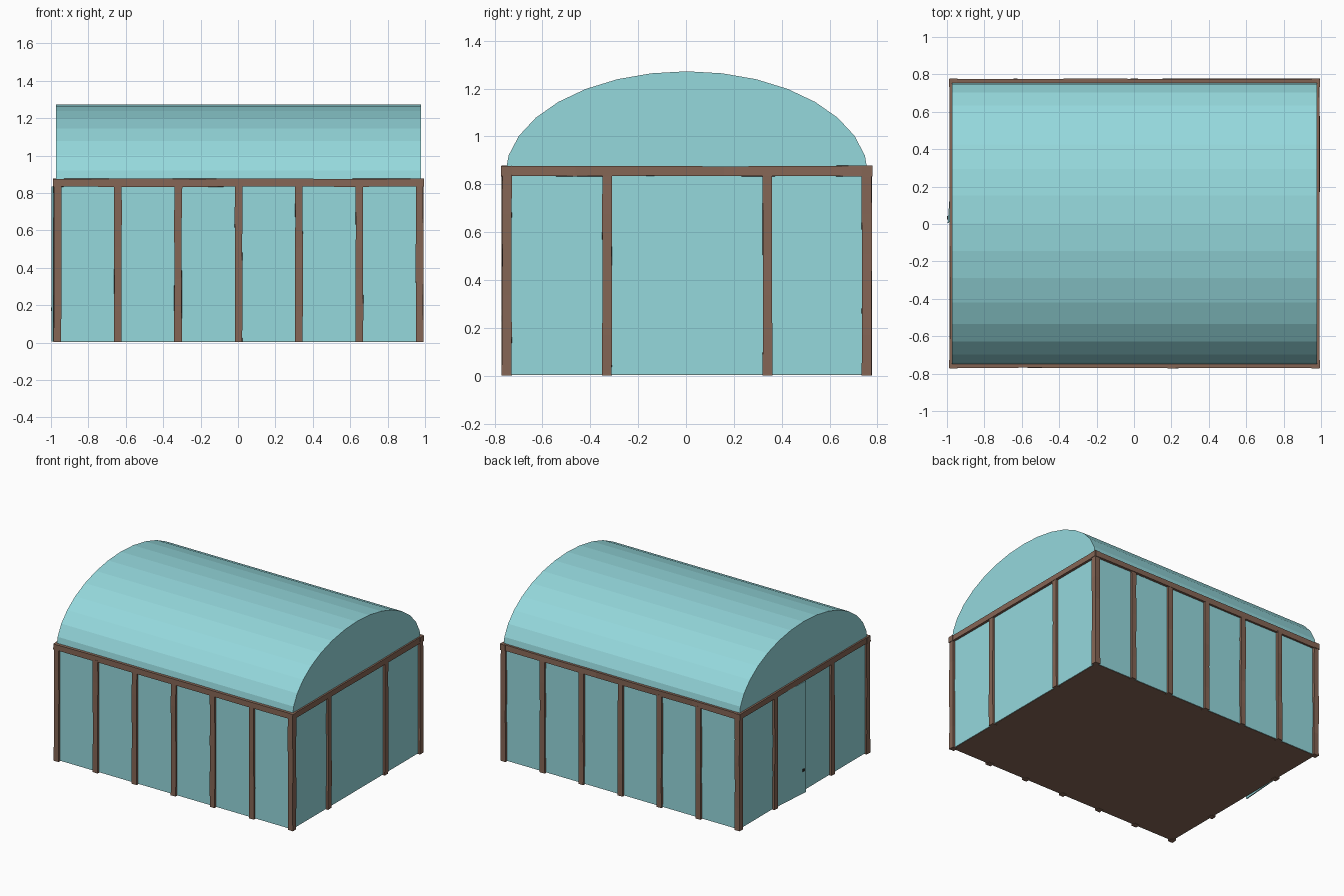
import bpy, bmesh, math, random
from mathutils import Vector, Matrix

if "Cube" in bpy.data.objects:
    bpy.data.objects.remove(bpy.data.objects["Cube"])

random.seed(4)
HX, HY = 0.968, 0.752        # half spacing of the corner posts
CX, CY = 0.003, 0.003        # frame centre
FLOOR, EAVE = 0.006, 0.835


def material(name, rgb):
    m = bpy.data.materials.new(name)
    m.diffuse_color = (*rgb, 1)
    m.use_nodes = True
    m.node_tree.nodes["Principled BSDF"].inputs["Base Color"].default_value = m.diffuse_color
    return m


WOOD = material("brown_wood", (0.235, 0.132, 0.091))
GLASS = material("aqua_glass", (0.30, 0.69, 0.72))
IRON = material("dark_iron", (0.03, 0.025, 0.022))


def finish(bm, name, mat):
    bmesh.ops.recalc_face_normals(bm, faces=bm.faces)
    me = bpy.data.meshes.new(name)
    bm.to_mesh(me)
    bm.free()
    me.materials.append(mat)
    ob = bpy.data.objects.new(name, me)
    bpy.context.collection.objects.link(ob)
    return ob


def box(name, lo, hi, mat):
    lo, hi = Vector(lo), Vector(hi)
    bm = bmesh.new()
    bmesh.ops.create_cube(bm, size=1)
    bmesh.ops.scale(bm, vec=hi - lo, verts=bm.verts)
    bmesh.ops.translate(bm, vec=(lo + hi) / 2, verts=bm.verts)
    return finish(bm, name, mat)


def timber(name, a, b, size=0.04, rings=6):
    """Square timber from a to b with slightly uneven, hand-hewn edges."""
    a, b = Vector(a), Vector(b)
    axis = (b - a).normalized()
    u = Vector((0, 0, 1)) if abs(axis.z) < 0.5 else Vector((1, 0, 0))
    v = axis.cross(u)
    bm = bmesh.new()
    loops = []
    for i in range(rings):
        c = a.lerp(b, i / (rings - 1))
        loops.append([bm.verts.new(c + (u * s + v * t) * (size / 2)
                      + (u * random.uniform(-1, 1) + v * random.uniform(-1, 1)) * 0.002)
                      for s, t in ((-1, -1), (1, -1), (1, 1), (-1, 1))])
    for p, q in zip(loops, loops[1:]):
        for k in range(4):
            bm.faces.new((p[k], p[(k + 1) % 4], q[(k + 1) % 4], q[k]))
    bm.faces.new(loops[0])
    bm.faces.new(loops[-1])
    return finish(bm, name, WOOD)


# Floor boards
box("floor", (CX - HX, CY - HY, 0.004), (CX + HX, CY + HY, 0.014), WOOD)

# Posts along the long sides, corners included
for side, y in (("front", CY - HY), ("back", CY + HY)):
    for i in range(7):
        x = CX - HX + i * HX / 3
        timber(f"{side}_post_{i + 1}", (x, y, 0.002), (x, y, EAVE + 0.01))

# Intermediate posts on the short sides
for side, x in (("left", CX - HX), ("right", CX + HX)):
    for i, y in enumerate((-0.33, 0.34)):
        timber(f"{side}_post_{i + 1}", (x, y, 0.002), (x, y, EAVE + 0.01))

# Eave beams around the top of the walls
z = 0.855
for side, s in (("front", -1), ("back", 1)):
    y = CY + s * HY
    timber(f"{side}_beam", (CX - HX - 0.024, y, z), (CX + HX + 0.024, y, z), 0.042)
for side, s in (("left", -1), ("right", 1)):
    x = CX + s * HX
    timber(f"{side}_beam", (x, CY - HY - 0.024, z), (x, CY + HY + 0.024, z), 0.042)

# Glass walls
T = 0.004
for side, s in (("front", -1), ("back", 1)):
    y = CY + s * HY
    box(f"{side}_glass_wall", (CX - HX, y - T, FLOOR), (CX + HX, y + T, EAVE + 0.01), GLASS)
for side, x, y0, y1 in (("right", CX + HX, CY - HY, CY + HY),
                        ("left_front", CX - HX, CY - HY, 0.01),
                        ("left_back", CX - HX, 0.34, CY + HY)):
    box(f"{side}_glass_wall", (x - T, y0, FLOOR), (x + T, y1, EAVE + 0.01), GLASS)

# Glass door standing slightly ajar, with its handle
hinge = Matrix.Translation((CX - HX - 0.003, 0.335, 0)) @ Matrix.Rotation(-math.radians(4.2), 4, "Z")
door = box("door", (-T, -0.33, FLOOR), (T, 0, EAVE), GLASS)
handle = box("door_handle", (-0.009, -0.312, 0.17), (0.009, -0.294, 0.188), IRON)
for part in (door, handle):
    part.data.transform(hinge)

# Barrel-vaulted glass roof with closed ends
bm = bmesh.new()
N = 16
ends = []
for x in (-0.973, 0.979):
    ends.append([bm.verts.new((x, CY + 0.759 * math.cos(math.pi * i / N),
                               EAVE + 0.437 * math.sin(math.pi * i / N)))
                 for i in range(N + 1)])
p, q = ends
for i in range(N):
    bm.faces.new((p[i], p[i + 1], q[i + 1], q[i]))
bm.faces.new(p)
bm.faces.new(q)
bmesh.ops.recalc_face_normals(bm, faces=bm.faces)
finish(bm, "barrel_roof", GLASS)
